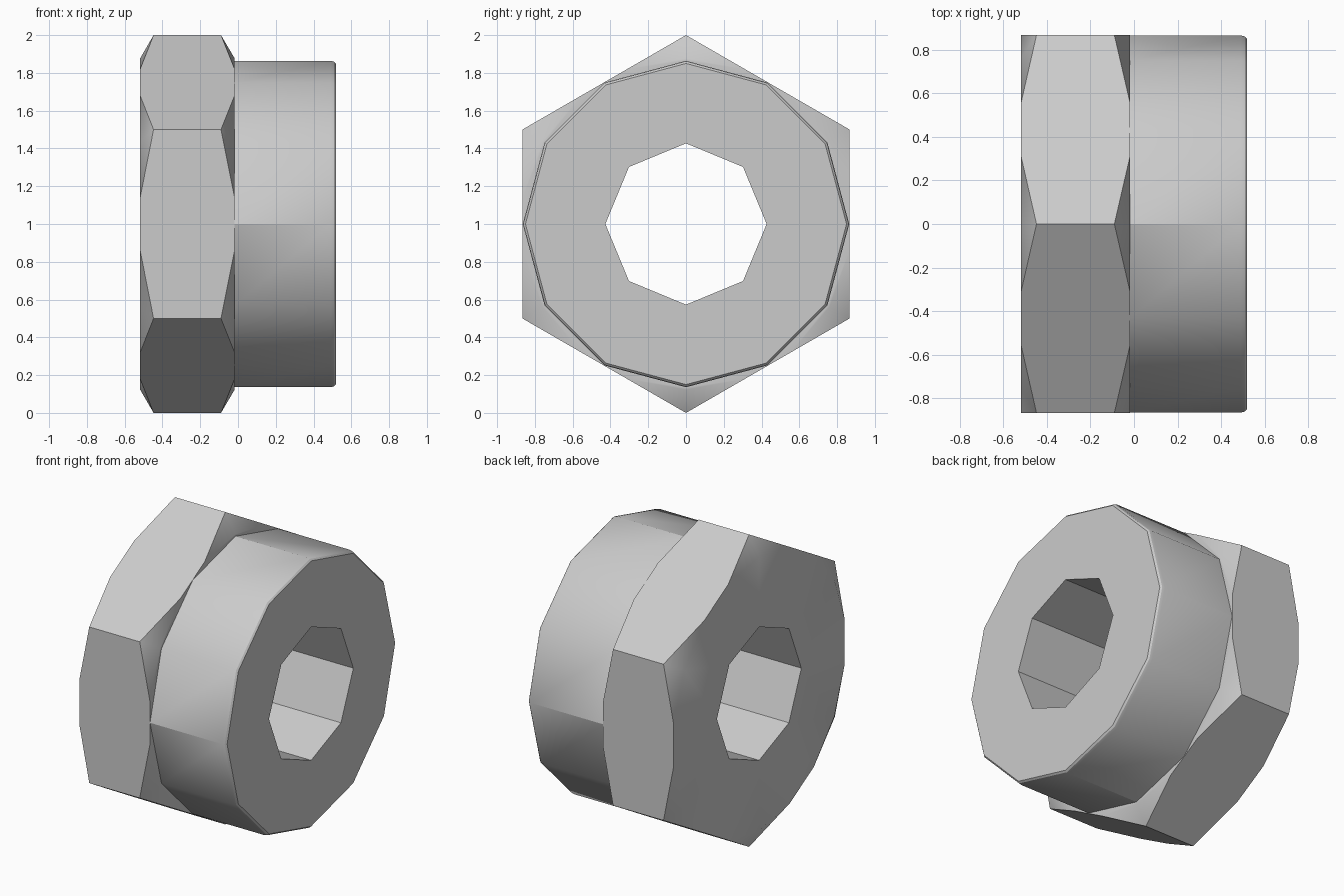
import bpy
import bmesh
from math import sin, cos, radians, pi

cube = bpy.data.objects.get("Cube")
if cube:
    bpy.data.objects.remove(cube, do_unlink=True)

steel = bpy.data.materials.new("steel grey")
steel.use_nodes = True
grey = (0.6, 0.6, 0.6, 1)
steel.diffuse_color = grey
steel.node_tree.nodes["Principled BSDF"].inputs["Base Color"].default_value = grey

HALF = 0.518        # half of the length along x
STEP = -0.018       # where the hex head meets the collar
FLAT = cos(pi / 6)  # hex flat distance for corner radius 1
bm = bmesh.new()


def ring(x, radius, angles):
    """Vertices around the x axis, angles measured from straight up."""
    return [bm.verts.new((x, radius * sin(radians(a)), 1 + radius * cos(radians(a))))
            for a in angles]


def edges_of(loop):
    pairs = zip(loop, loop[1:] + loop[:1])
    return [bm.edges.get(p) or bm.edges.new(p) for p in pairs]


def wall(a, b):
    """Quads between two rings of equal count."""
    n = len(a)
    for i in range(n):
        j = (i + 1) % n
        bm.faces.new((a[i], a[j], b[j], b[i]))


def annulus(outer, inner):
    bmesh.ops.triangle_fill(bm, edges=edges_of(outer) + edges_of(inner),
                            use_beauty=True, normal=(1, 0, 0))


# Hex head: three end points per corner give the rounded chamfer
end_angles = [60 * k + d for k in range(6) for d in (-20.8, 0, 20.8)]
end_radius = FLAT / cos(radians(9.2))
corners = range(0, 360, 60)
back_end = ring(-HALF, end_radius, end_angles)
back_corner = ring(-0.447, 1, corners)
front_corner = ring(-0.09, 1, corners)
front_end = ring(STEP, end_radius, end_angles)
for k in range(6):
    n = (k + 1) % 6
    for end, corner in ((back_end, back_corner), (front_end, front_corner)):
        for i in (0, 1):
            bm.faces.new((corner[k], end[3 * k + i], end[3 * k + i + 1]))
    bm.faces.new((back_corner[k], back_end[3 * k + 2], back_end[3 * n], back_corner[n],
                  front_corner[n], front_end[3 * n], front_end[3 * k + 2], front_corner[k]))

# Twelve-sided collar with a small eased rim
profile = [(STEP, 0.864), (0.49, 0.864), (0.508, 0.86), (HALF, 0.85)]
collar = [ring(x, r, range(0, 360, 30)) for x, r in profile]
for a, b in zip(collar, collar[1:]):
    wall(a, b)

# Eight-sided through bore
bore = [ring(x, 0.427, range(0, 360, 45)) for x in (-HALF, HALF)]
wall(*bore)

# Flat ring faces closing the solid
annulus(back_end, bore[0])
annulus(front_end, collar[0])
annulus(collar[-1], bore[1])
bmesh.ops.recalc_face_normals(bm, faces=bm.faces[:])

# Smooth collar and chamfers, crisp everywhere else
for f in bm.faces:
    f.smooth = True
for e in bm.edges:
    a, b = (v.co for v in e.verts)
    axial = abs(a.x - b.x) > 0.3
    quadrant = axial and min(abs(a.y), abs(a.z - 1)) < 0.01
    e.smooth = e.calc_face_angle(pi) < radians(31) and not quadrant

mesh = bpy.data.meshes.new("hex_bushing")
bm.to_mesh(mesh)
bm.free()
mesh.materials.append(steel)
bpy.context.scene.collection.objects.link(bpy.data.objects.new("hex_bushing", mesh))
